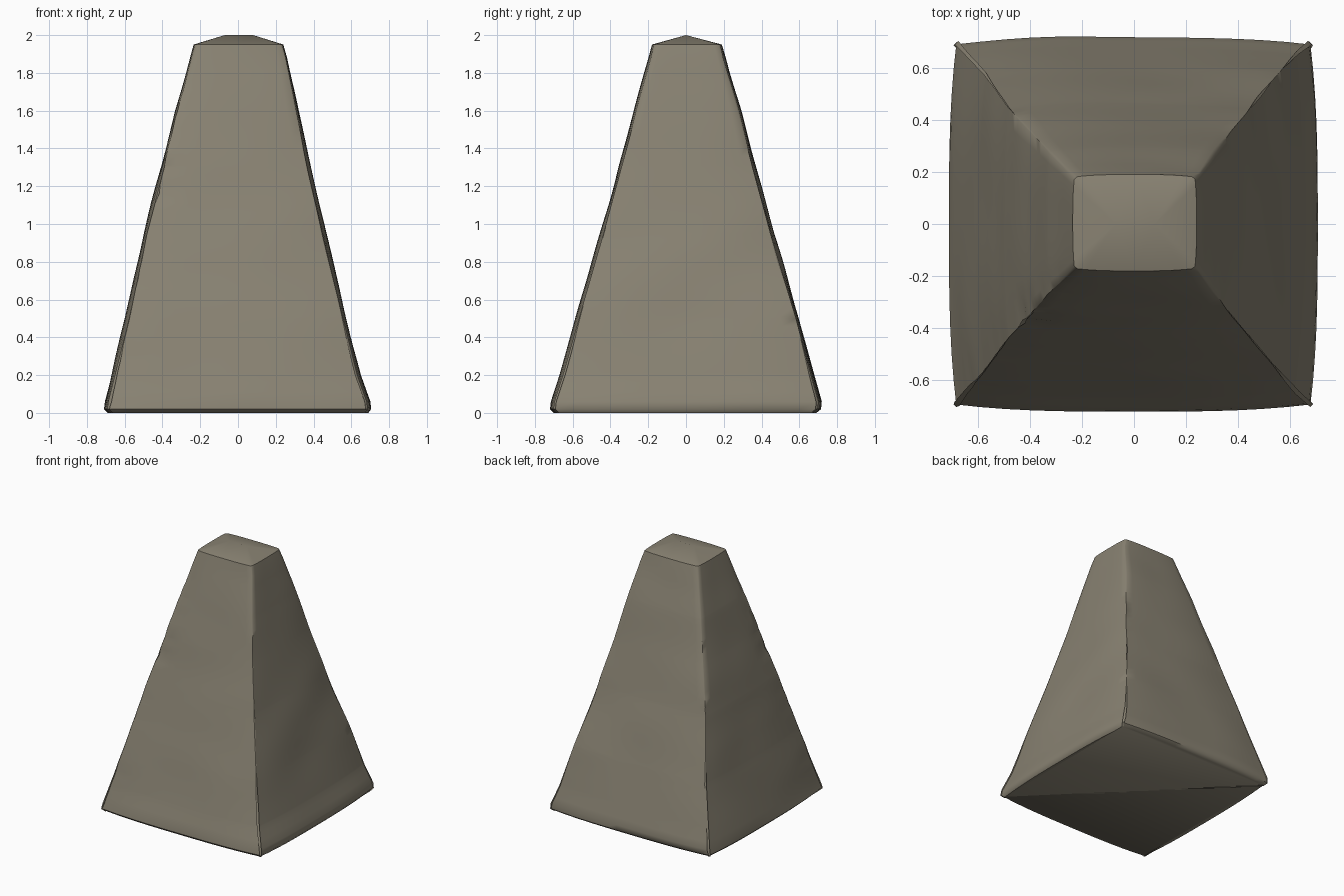
import bpy, bmesh
from mathutils import Vector, noise
from math import radians

if "Cube" in bpy.data.objects:
    bpy.data.objects.remove(bpy.data.objects["Cube"])

stone = bpy.data.materials.new("weathered_stone")
stone.use_nodes = True
colour = (0.25, 0.225, 0.17, 1)
stone.diffuse_color = colour
bsdf = stone.node_tree.nodes["Principled BSDF"]
bsdf.inputs["Base Color"].default_value = colour
bsdf.inputs["Roughness"].default_value = 0.9

# Side profile: height, right, left, front, back
PROFILE = [
    (0.00, -0.69, 0.69, -0.70, 0.69),
    (0.02, -0.71, 0.705, -0.72, 0.715),
    (0.06, -0.705, 0.70, -0.715, 0.72),
    (0.20, -0.67, 0.65, -0.67, 0.68),
    (0.50, -0.595, 0.575, -0.585, 0.60),
    (0.95, -0.50, 0.465, -0.455, 0.465),
    (1.30, -0.41, 0.385, -0.36, 0.37),
    (1.60, -0.335, 0.32, -0.277, 0.29),
    (1.88, -0.255, 0.265, -0.20, 0.21),
    (1.95, -0.235, 0.24, -0.18, 0.19),
]
STEPS = 14
FLOOR, CROWN = 0.03, 1.9


def extents(z):
    """Interpolate the four sides at a height."""
    for low, high in zip(PROFILE, PROFILE[1:]):
        if z <= high[0]:
            f = (z - low[0]) / (high[0] - low[0])
            return [a + (b - a) * f for a, b in zip(low[1:], high[1:])]
    return PROFILE[-1][1:]


def section(z):
    """Square section with worn corners and slightly bowed sides."""
    x0, x1, y0, y1 = extents(z)
    points = []
    corners = [(x0, y0), (x1, y0), (x1, y1), (x0, y1)]
    for i, start in enumerate(corners):
        a, b = Vector(start), Vector(corners[(i + 1) % 4])
        side = b - a
        inward = Vector((-side.y, side.x)).normalized()
        cut = 0.018 / side.length
        for k in range(STEPS + 1):
            t = cut + (1 - 2 * cut) * k / STEPS
            p = a + side * t
            bow = 0.022 * side.length * abs(2 * t - 1) ** 3
            wear = 0.0
            if FLOOR < z < CROWN:
                n = noise.noise(Vector((p.x * 2, p.y * 2, z * 3)) + Vector((5, 2, 1)))
                wear = 0.010 * n
                # Chips along the front right arris
                if (i == 0 and t < 0.12) or (i == 3 and t > 0.88):
                    wear += 0.018 * max(0, noise.noise(Vector((1, 4, z * 9))))
            p += inward * (bow + wear)
            points.append((p.x, p.y, z))
    return points


# Tapered body
bm = bmesh.new()
levels = sorted({row[0] for row in PROFILE} | {0.06 + 0.05 * k for k in range(1, 36)})
rings = [[bm.verts.new(p) for p in section(z)] for z in levels]
count = len(rings[0])
for low, high in zip(rings, rings[1:]):
    for k in range(count):
        n = (k + 1) % count
        bm.faces.new((low[k], low[n], high[n], high[k]))
bm.faces.new(rings[0][::-1])

# Shallow hipped top with a short ridge
right_end = bm.verts.new((-0.07, 0, 2))
left_end = bm.verts.new((0.08, 0, 2))
top = rings[-1]
side = STEPS + 1
for k in range(count):
    n = (k + 1) % count
    on_left = (side - 1) <= k < 2 * side
    on_end = k >= 3 * side - 1
    peak = left_end if on_left else right_end
    if not on_left and not on_end:
        peak = left_end if top[k].co.x + top[n].co.x > 0 else right_end
    bm.faces.new((top[k], top[n], peak))
for y_sign in (-1, 1):
    # Close the gap under each half of the ridge
    edge = [v for v in top if v.co.y * y_sign > 0.1 and len([e for e in v.link_edges
            if e.other_vert(v) in (left_end, right_end)]) == 2]
    if edge:
        bm.faces.new((edge[0], left_end, right_end))
bmesh.ops.recalc_face_normals(bm, faces=bm.faces[:])
mesh = bpy.data.meshes.new("stone_block")
bm.to_mesh(mesh)
bm.free()
mesh.materials.append(stone)

block = bpy.data.objects.new("stone_block", mesh)
bpy.context.collection.objects.link(block)
bpy.context.view_layer.objects.active = block
block.select_set(True)
bpy.ops.object.shade_smooth_by_angle(angle=radians(50))
